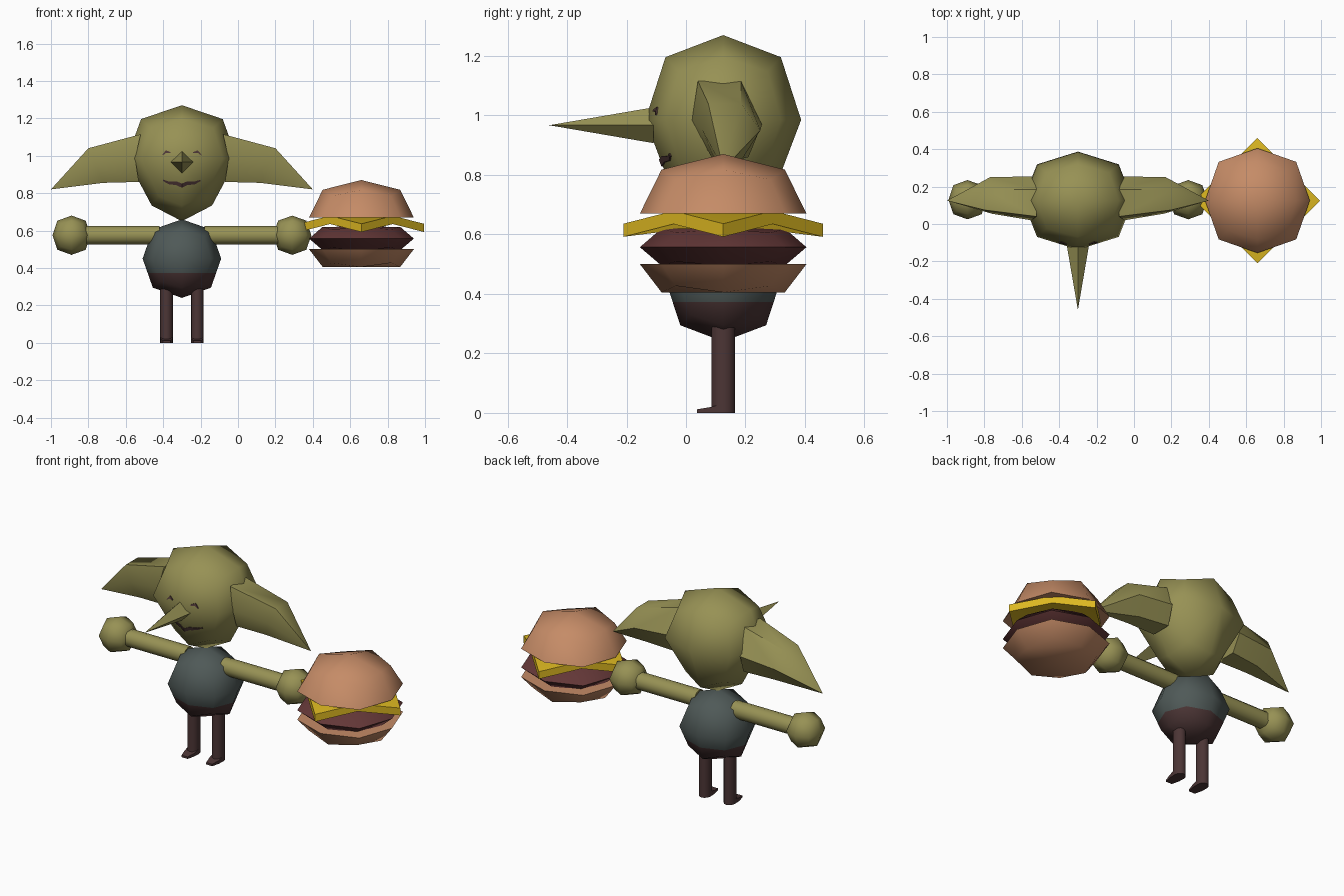
import bpy, bmesh, math
from mathutils import Vector, Matrix
from mathutils.bvhtree import BVHTree

if "Cube" in bpy.data.objects:
    bpy.data.objects.remove(bpy.data.objects["Cube"])


def mat(name, rgb):
    m = bpy.data.materials.new(name)
    m.diffuse_color = (*rgb, 1)
    m.use_nodes = True
    m.node_tree.nodes["Principled BSDF"].inputs["Base Color"].default_value = m.diffuse_color
    return m


OLIVE = mat("olive skin", (0.31, 0.285, 0.09))
SHIRT = mat("slate shirt", (0.078, 0.10, 0.096))
PANTS = mat("brown trousers", (0.072, 0.036, 0.036))
BUN = mat("toasted bun", (0.56, 0.26, 0.135))
MEAT = mat("dark meat", (0.125, 0.038, 0.038))
CHEESE = mat("yellow cheese", (0.72, 0.48, 0.015))

CX, CY = -0.3, 0.125      # figure centre line
BX = 0.66                 # burger centre line


def finish(name, bm, mats, angle=60):
    bmesh.ops.recalc_face_normals(bm, faces=bm.faces)
    me = bpy.data.meshes.new(name)
    bm.to_mesh(me)
    bm.free()
    for m in mats:
        me.materials.append(m)
    ob = bpy.data.objects.new(name, me)
    bpy.context.collection.objects.link(ob)
    if angle:
        bpy.ops.object.select_all(action='DESELECT')
        ob.select_set(True)
        bpy.context.view_layer.objects.active = ob
        bpy.ops.object.shade_smooth_by_angle(angle=math.radians(angle))
    return ob


def round_cube(centre, radii):
    """Cube subdivided once: centres at 1, edges at 0.74, corners at 0.57."""
    bm = bmesh.new()
    bmesh.ops.create_cube(bm, size=2)
    bmesh.ops.subdivide_edges(bm, edges=bm.edges[:], cuts=1, use_grid_fill=True)
    for v in bm.verts:
        n = sum(abs(c) > 0.5 for c in v.co)
        f = (1, 1, 0.74, 0.57)[n]
        v.co = Vector(c * f * r + o for c, r, o in zip(v.co, radii, centre))
    return bm


def slice_z(bm, z, keep=0):
    """Cut at height z; keep > 0 keeps the top, keep < 0 the bottom, capped."""
    geom = bm.verts[:] + bm.edges[:] + bm.faces[:]
    bmesh.ops.bisect_plane(bm, geom=geom, plane_co=(0, 0, z), plane_no=(0, 0, 1), dist=1e-5,
                           clear_inner=keep > 0, clear_outer=keep < 0)
    if keep:
        bmesh.ops.holes_fill(bm, edges=[e for e in bm.edges if e.is_boundary])


def loft(bm, rings):
    """Bridge equal-length rings of points; a single final point makes a tip."""
    rows = [[bm.verts.new(p) for p in r] for r in rings]
    for a, b in zip(rows, rows[1:]):
        n = len(a)
        for i in range(n):
            j = (i + 1) % n
            bm.faces.new((a[i], a[j], b[0]) if len(b) == 1 else (a[i], a[j], b[j], b[i]))
    for r in (rows[0], rows[-1]):
        if len(r) > 2:
            bm.faces.new(r)


# Head: rounded block drawn in towards the chin
bm = round_cube((CX, CY, 0.985), (0.295, 0.262, 0.285))
for v in bm.verts:
    if v.co.z < 0.95:
        side = abs(v.co.x - CX) > 0.01 or abs(v.co.y - CY) > 0.01
        if side:
            v.co.x = CX + (v.co.x - CX) * 0.74
            v.co.y = CY + (v.co.y - CY) * 0.86
            v.co.z -= 0.04
        else:
            v.co.z = 0.65
bmesh.ops.triangulate(bm, faces=bm.faces[:])
head_tree = BVHTree.FromBMesh(bm)
finish("head", bm, [OLIVE])

# Nose: long four-sided spike
bm = bmesh.new()
loft(bm, [[(CX + 0.06 * dx, -0.11, 0.967 + 0.06 * dz) for dx, dz in ((1, 0), (0, 1), (-1, 0), (0, -1))],
          [(CX, -0.46, 0.967)]])
finish("nose", bm, [OLIVE], 30)


# Face marks: thin strips laid on the head surface
def face_strip(name, pts, width):
    bm = bmesh.new()
    rows = []
    dense = []
    for (x0, z0), (x1, z1) in zip(pts, pts[1:]):
        dense += [(x0 + (x1 - x0) * t / 4, z0 + (z1 - z0) * t / 4) for t in range(4)]
    dense.append(pts[-1])
    for i, (x, z) in enumerate(dense):
        w = width * (0.35 + 0.65 * math.sin(math.pi * i / (len(dense) - 1)))
        row = []
        for dz in (w / 2, -w / 2):
            hit = head_tree.ray_cast(Vector((CX + x, -2, z + dz)), Vector((0, 1, 0)))[0]
            row.append(hit + Vector((0, -0.005, 0)))
        row += [p + Vector((0, 0.009, 0)) for p in reversed(row)]
        rows.append(row)
    loft(bm, rows)
    finish(name, bm, [PANTS], 0)


face_strip("mouth", [(-0.1, 0.868), (-0.07, 0.855), (-0.03, 0.853), (0, 0.84),
                     (0.03, 0.853), (0.07, 0.855), (0.1, 0.868)], 0.022)
for s, side in ((-1, "left"), (1, "right")):
    face_strip(side + "_eye", [(s * 0.104, 1.004), (s * 0.085, 1.022), (s * 0.06, 1.016)], 0.013)

    # Ear: six-sided leaf running out and down to a point
    base = [(0.22, 0.04, 1.115), (0.22, 0.185, 1.115), (0.24, 0.255, 0.97),
            (0.23, 0.21, 0.86), (0.23, 0.085, 0.86), (0.25, 0.02, 0.985)]
    mid = [(0.50, 0.075, 1.04), (0.50, 0.185, 1.04), (0.47, 0.25, 0.95),
           (0.42, 0.19, 0.855), (0.42, 0.095, 0.855), (0.46, 0.055, 0.95)]
    bm = bmesh.new()
    loft(bm, [[(CX + s * x, y, z) for x, y, z in r] for r in (base, mid, [(0.70, 0.125, 0.82)])])
    finish(side + "_ear", bm, [OLIVE], 50)

    # Arm and hand
    bm = bmesh.new()
    bmesh.ops.create_cone(bm, cap_ends=True, segments=12, radius1=0.05, radius2=0.05, depth=0.42,
                          matrix=Matrix.Translation((CX + s * 0.33, 0.13, 0.575))
                          @ Matrix.Rotation(math.pi / 2, 4, 'Y'))
    finish(side + "_arm", bm, [OLIVE])
    finish(side + "_hand", round_cube((CX + s * 0.59, 0.13, 0.575), (0.102, 0.105, 0.105)), [OLIVE])

    # Leg with a small wedge foot
    lx = CX + s * 0.082
    bm = bmesh.new()
    loft(bm, [[(lx + 0.034 * math.cos(a), CY + 0.04 * math.sin(a), z)
               for a in (math.tau * i / 12 for i in range(12))] for z in (0, 0.31)])
    finish(side + "_leg", bm, [PANTS])
    bm = bmesh.new()
    loft(bm, [[(lx - w, y, 0), (lx + w, y, 0), (lx + w, y, h), (lx - w, y, h)]
              for y, w, h in ((0.12, 0.033, 0.03), (0.085, 0.032, 0.02), (0.037, 0.02, 0.012))])
    finish(side + "_foot", bm, [PANTS], 30)

# Body: shirt above the waistline, trousers below
bm = round_cube((CX, CY, 0.45), (0.21, 0.195, 0.21))
slice_z(bm, 0.372)
for f in bm.faces:
    f.material_index = 1 if f.calc_center_median().z < 0.372 else 0
finish("body", bm, [SHIRT, PANTS])

# Burger buns and patty
bm = round_cube((BX, CY, 0.67), (0.28, 0.28, 0.2))
slice_z(bm, 0.67, 1)
finish("top_bun", bm, [BUN])

bm = round_cube((BX, CY, 0.5), (0.28, 0.28, 0.128))
slice_z(bm, 0.5, -1)
for v in bm.verts:
    v.co.z = max(v.co.z, 0.405)
finish("bottom_bun", bm, [BUN])

bm = round_cube((BX, CY, 0.557), (0.28, 0.28, 0.085))
for v in bm.verts:
    v.co.z = min(max(v.co.z, 0.495), 0.621)
finish("patty", bm, [MEAT])

# Cheese: diamond slice with drooping corners
bm = bmesh.new()
bmesh.ops.create_grid(bm, x_segments=2, y_segments=2, size=0.335 / math.sqrt(2))
bmesh.ops.rotate(bm, verts=bm.verts, matrix=Matrix.Rotation(math.pi / 4, 3, 'Z'))
for v in bm.verts:
    corner = v.co.xy.length > 0.3
    v.co += Vector((BX, CY, 0.592 if corner else 0.635))
top = bmesh.ops.extrude_face_region(bm, geom=bm.faces[:], use_keep_orig=True)
for g in top["geom"]:
    if isinstance(g, bmesh.types.BMVert):
        g.co.z += 0.044
finish("cheese", bm, [CHEESE], 30)
